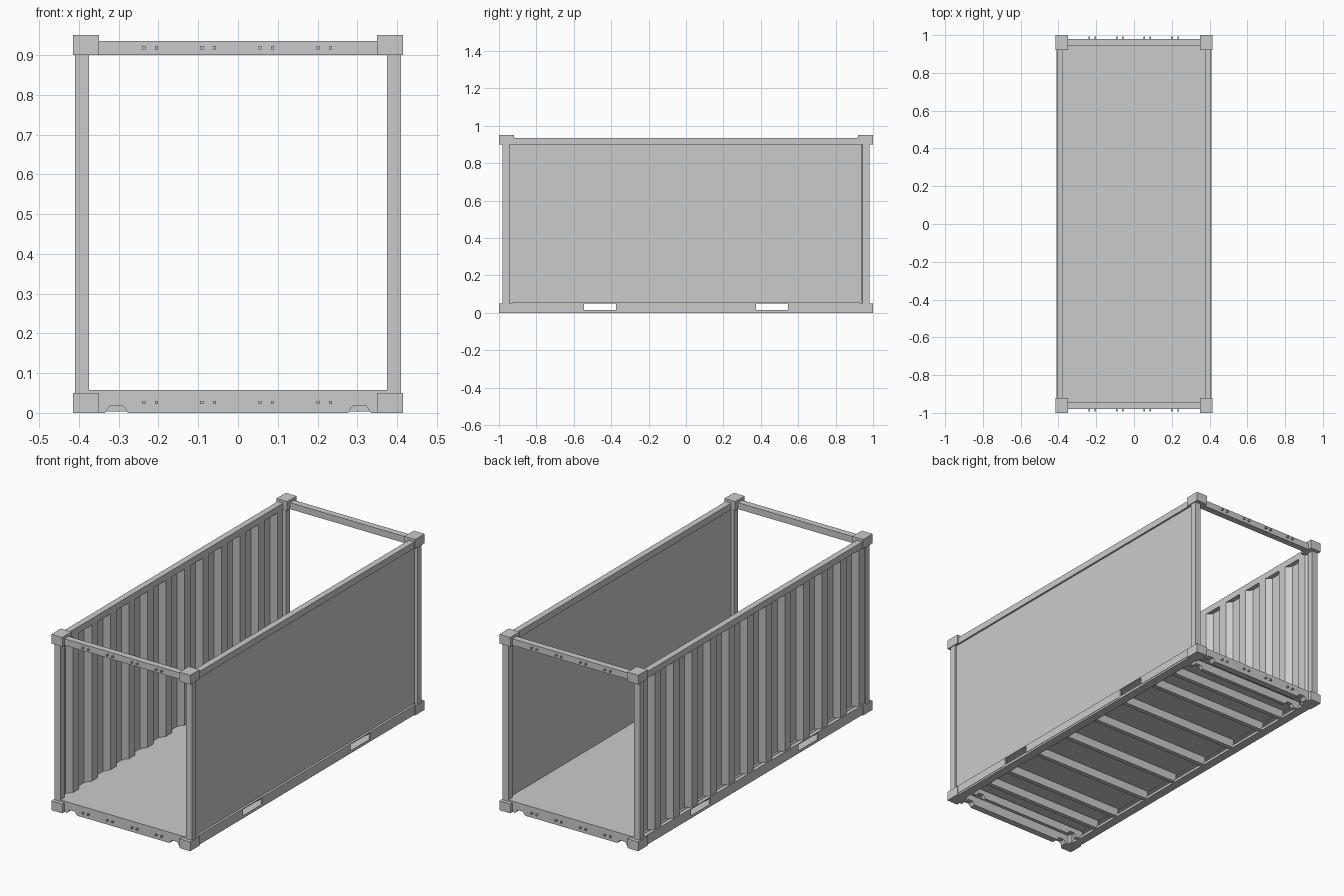
import bpy, bmesh

old = bpy.data.objects.get("Cube")
if old:
    bpy.data.objects.remove(old, do_unlink=True)

steel = bpy.data.materials.new("light grey steel")
steel.use_nodes = True
GREY = (0.6, 0.6, 0.6, 1)
steel.diffuse_color = GREY
steel.node_tree.nodes["Principled BSDF"].inputs["Base Color"].default_value = GREY


def finish(name, bm):
    bmesh.ops.recalc_face_normals(bm, faces=bm.faces)
    mesh = bpy.data.meshes.new(name)
    bm.to_mesh(mesh)
    bm.free()
    mesh.materials.append(steel)
    obj = bpy.data.objects.new(name, mesh)
    bpy.context.collection.objects.link(obj)
    return obj


def box(name, x, y, z):
    """Box from (min, max) pairs."""
    bm = bmesh.new()
    bmesh.ops.create_cube(bm, size=1)
    for v in bm.verts:
        v.co = [lo + (c + 0.5) * (hi - lo) for c, (lo, hi) in zip(v.co, (x, y, z))]
    return finish(name, bm)


def span(sign, a, b):
    return tuple(sorted((sign * a, sign * b)))


def prism(name, points, axis, lo, hi):
    """Extrude a flat outline along y (outline in x, z) or z (outline in x, y)."""
    bm = bmesh.new()
    place = (lambda a, b: (a, lo, b)) if axis == 1 else (lambda a, b: (a, b, lo))
    face = bm.faces.new([bm.verts.new(place(a, b)) for a, b in points])
    new = bmesh.ops.extrude_face_region(bm, geom=[face])["geom"]
    for v in new:
        if isinstance(v, bmesh.types.BMVert):
            v.co[axis] = hi
    return finish(name, bm)


# Cross beam outline with two tapered notches cut in its lower edge
def notched(half, top):
    pts = [(-half, top), (-half, 0)]
    for s in (-1, 1):
        notch = [(s * 0.335, 0), (s * 0.322, 0.018), (s * 0.29, 0.018), (s * 0.276, 0)]
        pts += notch if s < 0 else notch[::-1]
    return pts + [(half, 0), (half, top)]


for sy, end in ((-1, "front"), (1, "back")):
    # Corner castings and posts
    for sx, side in ((1, "left"), (-1, "right")):
        for level, z in (("bottom", (0, 0.05)), ("top", (0.9, 0.95))):
            box(f"{end}_{side}_{level}_corner", span(sx, 0.35, 0.415), span(sy, 0.92, 1), z)
        box(f"{end}_{side}_post", span(sx, 0.375, 0.41), span(sy, 0.945, 0.98), (0.04, 0.91))

    # End rails
    box(f"{end}_top_rail", (-0.36, 0.36), span(sy, 0.945, 0.98), (0.9, 0.935))
    prism(f"{end}_bottom_rail", notched(0.375, 0.058), 1, *span(sy, 0.945, 0.98))
    prism(f"{end}_notched_beam", notched(0.375, 0.045), 1, *span(sy, 0.86, 0.88))

    # Lashing pegs in pairs along both end rails
    for level, z in (("bottom", 0.026), ("top", 0.918)):
        for i in range(4):
            for dx in (-0.016, 0.016):
                x = -0.221 + i * 0.146 + dx
                box(f"{end}_{level}_peg", (x - 0.004, x + 0.004),
                    span(sy, 0.975, 0.992), (z - 0.004, z + 0.004))

# Side rails, the lower ones open at the fork pockets
for sx, side in ((1, "left"), (-1, "right")):
    box(f"{side}_top_rail", span(sx, 0.375, 0.408), (-0.93, 0.93), (0.9, 0.935))
    box(f"{side}_bottom_flange", span(sx, 0.36, 0.408), (-0.93, 0.93), (0, 0.014))
    box(f"{side}_rail_top_lip", span(sx, 0.375, 0.41), (-0.93, 0.93), (0.049, 0.054))
    for a, b in ((-0.93, -0.545), (-0.375, 0.375), (0.545, 0.93)):
        box(f"{side}_bottom_web", span(sx, 0.4, 0.41), (a, b), (0.01, 0.052))

# Floor and its cross members
box("floor", (-0.39, 0.39), (-0.96, 0.96), (0.05, 0.057))
for sy in (-1, 1):
    for y in (0.115, 0.345, 0.58, 0.74):
        box("floor_cross_member", (-0.37, 0.37), span(sy, y - 0.012, y + 0.012), (0.004, 0.052))

# Flat wall
box("left_flat_wall", (0.392, 0.398), (-0.95, 0.94), (0.05, 0.905))

# Corrugated wall: one wave repeated along the length, given thickness
COUNT, START = 12, -0.95
PITCH = -2 * START / COUNT
outer, inner = -0.404, -0.379
line = []
for i in range(COUNT):
    y = START + i * PITCH
    line += [(outer, y), (outer, y + 0.32 * PITCH), (inner, y + 0.5 * PITCH),
             (inner, y + 0.82 * PITCH)]
line.append((outer, -START))
outline = line + [(x + 0.004, y) for x, y in reversed(line)]
prism("right_corrugated_wall", outline, 2, 0.05, 0.905)
